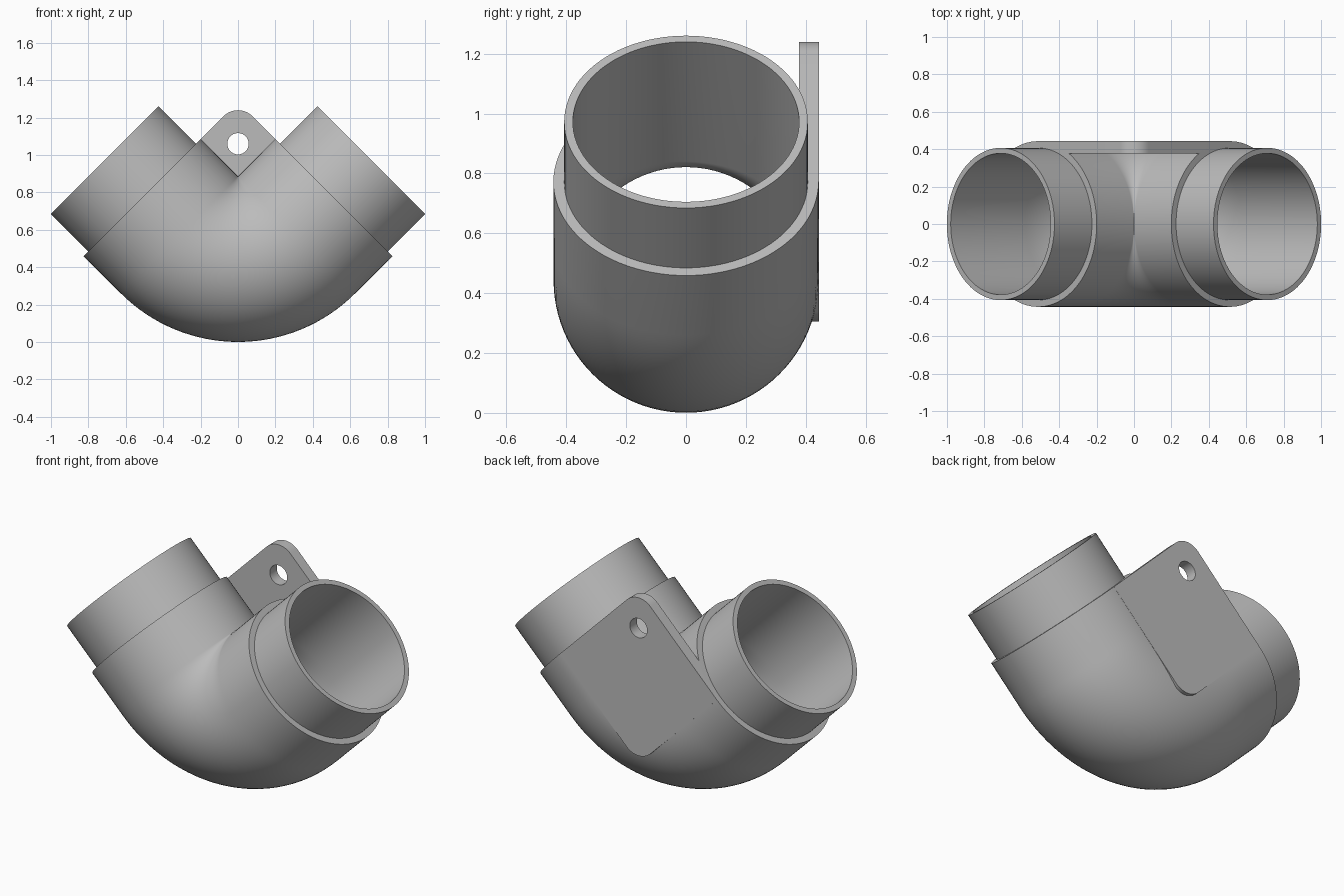
import bpy, bmesh, math
from mathutils import Vector

if "Cube" in bpy.data.objects:
    bpy.data.objects.remove(bpy.data.objects["Cube"])

R_BODY, R_SPIGOT, R_BORE = 0.443, 0.407, 0.378
L_SHOULDER, L_TIP = 0.282, 0.565            # straight lengths after the bend
Z_BEND = 2 * R_BODY                         # bend centre height
Z_AXES = Z_BEND - R_BODY * math.sqrt(2)     # where the two pipe axes cross
SEG, STEPS = 96, 32

grey = bpy.data.materials.new("grey plastic")
grey.diffuse_color = (0.5, 0.5, 0.5, 1)
grey.use_nodes = True
grey.node_tree.nodes["Principled BSDF"].inputs["Base Color"].default_value = grey.diffuse_color


def finish(bm, name):
    bmesh.ops.recalc_face_normals(bm, faces=bm.faces[:])
    mesh = bpy.data.meshes.new(name)
    bm.to_mesh(mesh)
    bm.free()
    mesh.materials.append(grey)
    ob = bpy.data.objects.new(name, mesh)
    bpy.context.collection.objects.link(ob)
    bpy.ops.object.select_all(action='DESELECT')
    ob.select_set(True)
    bpy.context.view_layer.objects.active = ob
    bpy.ops.object.shade_smooth_by_angle(angle=math.radians(30))
    return ob


def ring(bm, angle, radius, offset=0.0):
    """Circle across the pipe axis at a bend angle, pushed along the tangent."""
    out = Vector((math.sin(angle), 0, -math.cos(angle)))
    along = Vector((math.cos(angle), 0, math.sin(angle)))
    centre = Vector((0, 0, Z_BEND)) + out * R_BODY + along * offset
    return [bm.verts.new(centre + radius * (out * math.cos(t) + Vector((0, math.sin(t), 0))))
            for t in (2 * math.pi * i / SEG for i in range(SEG))]


# Elbow pipe: outside with stepped spigots, then back through the bore
bm = bmesh.new()
Q = math.pi / 4
bend = [-Q + 2 * Q * i / STEPS for i in range(STEPS + 1)]
stations = [(-Q, R_SPIGOT, -L_TIP), (-Q, R_SPIGOT, -L_SHOULDER), (-Q, R_BODY, -L_SHOULDER)]
stations += [(a, R_BODY - 0.0005, 0) for a in bend]
stations += [(Q, R_BODY, L_SHOULDER), (Q, R_SPIGOT, L_SHOULDER), (Q, R_SPIGOT, L_TIP)]
stations += [(Q, R_BORE, L_TIP)] + [(a, R_BORE, 0) for a in reversed(bend)]
stations += [(-Q, R_BORE, -L_TIP)]
rings = [ring(bm, *s) for s in stations]
for a, b in zip(rings, rings[1:] + rings[:1]):
    for i in range(SEG):
        j = (i + 1) % SEG
        bm.faces.new((a[i], a[j], b[j], b[i]))
finish(bm, "elbow_pipe")

# Mounting plate: diamond with rounded top and bottom corners and a hole
bm = bmesh.new()
HALF = (R_BODY + L_SHOULDER) / math.sqrt(2)
Z_MID, ROUND = Z_AXES + HALF, 0.11
Y_FRONT, Y_BACK = 0.378, 0.4435


def arc(cz, radius, start, end, n):
    return [(radius * math.cos(start + (end - start) * i / n),
             cz + radius * math.sin(start + (end - start) * i / n)) for i in range(n + 1)]


reach = HALF - ROUND * math.sqrt(2)
outline = [(HALF, Z_MID)] + arc(Z_MID + reach, ROUND, Q, 3 * Q, 16)
outline += [(-HALF, Z_MID)] + arc(Z_MID - reach, ROUND, 5 * Q, 7 * Q, 16)
hole = arc(1.06, 0.057, 0, 2 * math.pi, 40)[:-1]
edges = []
for loop in (outline, hole):
    vs = [bm.verts.new((x, Y_FRONT, z)) for x, z in loop]
    edges += [bm.edges.new((v, vs[(i + 1) % len(vs)])) for i, v in enumerate(vs)]
bmesh.ops.triangle_fill(bm, edges=edges, use_beauty=True)
ext = bmesh.ops.extrude_face_region(bm, geom=bm.faces[:], use_keep_orig=True)
bmesh.ops.translate(bm, vec=(0, Y_BACK - Y_FRONT, 0),
                    verts=[g for g in ext["geom"] if isinstance(g, bmesh.types.BMVert)])
finish(bm, "mounting_plate")
